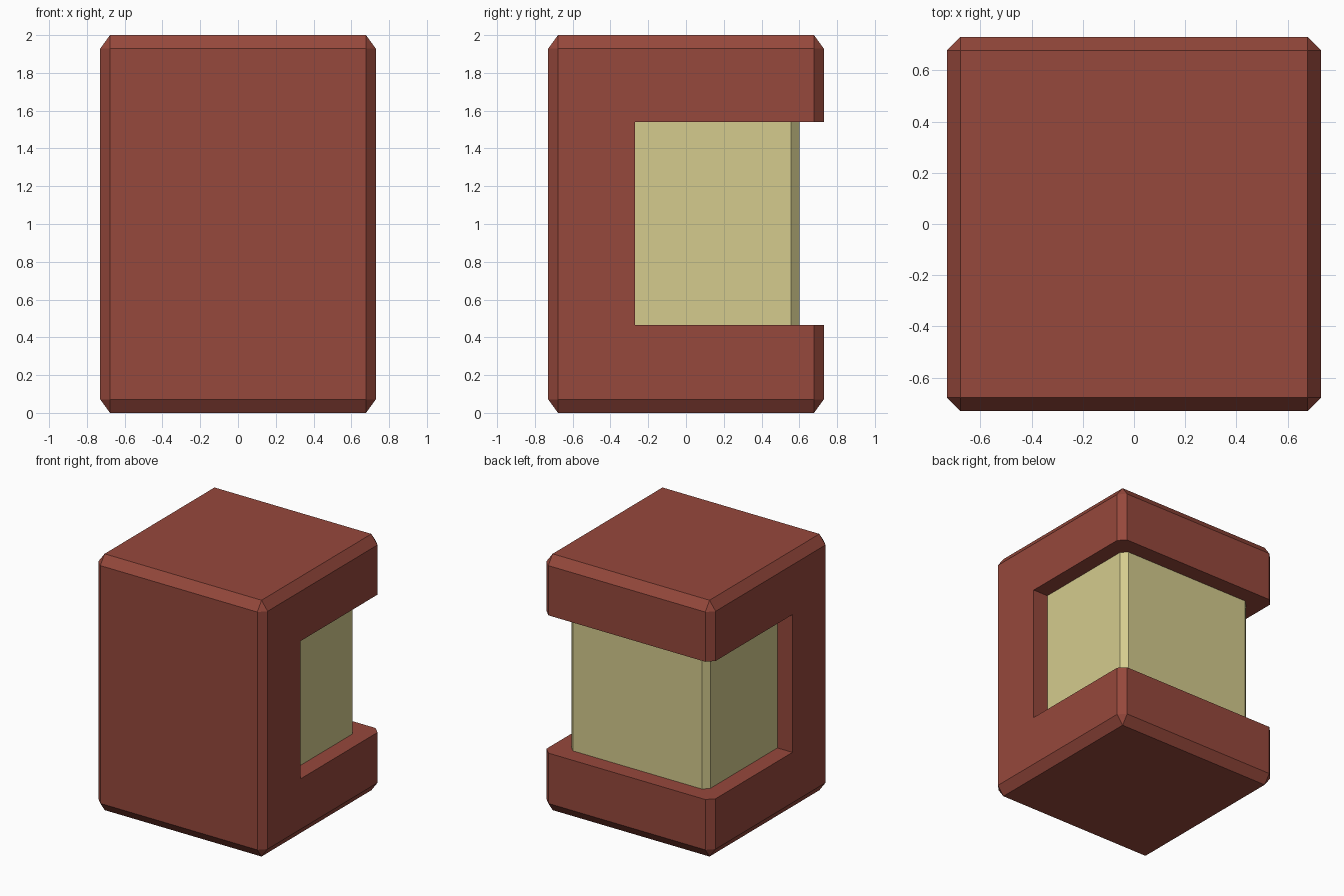
import bpy, bmesh
from mathutils import Vector

if "Cube" in bpy.data.objects:
    bpy.data.objects.remove(bpy.data.objects["Cube"])


def material(name, color):
    m = bpy.data.materials.new(name)
    m.diffuse_color = (*color, 1)
    m.use_nodes = True
    m.node_tree.nodes["Principled BSDF"].inputs["Base Color"].default_value = m.diffuse_color
    return m


def box(name, lo, hi, mat=None, chamfer=0.0):
    """Unit cube, chamfered, then stretched between two corners."""
    lo, hi = Vector(lo), Vector(hi)
    bm = bmesh.new()
    bmesh.ops.create_cube(bm, size=1)
    if chamfer:
        bmesh.ops.bevel(bm, geom=bm.edges[:], offset=chamfer, segments=1,
                        affect='EDGES', profile=0.5)
    bmesh.ops.scale(bm, vec=hi - lo, verts=bm.verts)
    bmesh.ops.translate(bm, vec=(lo + hi) / 2, verts=bm.verts)
    me = bpy.data.meshes.new(name)
    bm.to_mesh(me)
    bm.free()
    ob = bpy.data.objects.new(name, me)
    bpy.context.collection.objects.link(ob)
    if mat:
        me.materials.append(mat)
    return ob


red = material("red_casing", (0.305, 0.065, 0.045))
cream = material("cream_pane", (0.66, 0.60, 0.27))

# Chamfered casing
casing = box("casing", (-0.73, -0.73, 0), (0.73, 0.73, 2), red, 0.036)

# Window opening wrapping both sides and the back
cutter = box("window_cutter", (-1, -0.27, 0.465), (1, 1, 1.54))
cutter.hide_render = True
cut = casing.modifiers.new("window", 'BOOLEAN')
cut.operation = 'DIFFERENCE'
cut.object = cutter
bpy.context.view_layer.objects.active = casing
bpy.ops.object.modifier_apply(modifier=cut.name)
bpy.data.objects.remove(cutter)

# Inner glowing core, sunk into the casing
box("inner_core", (-0.6, -0.6, 0.18), (0.6, 0.6, 1.82), cream, 0.036)
